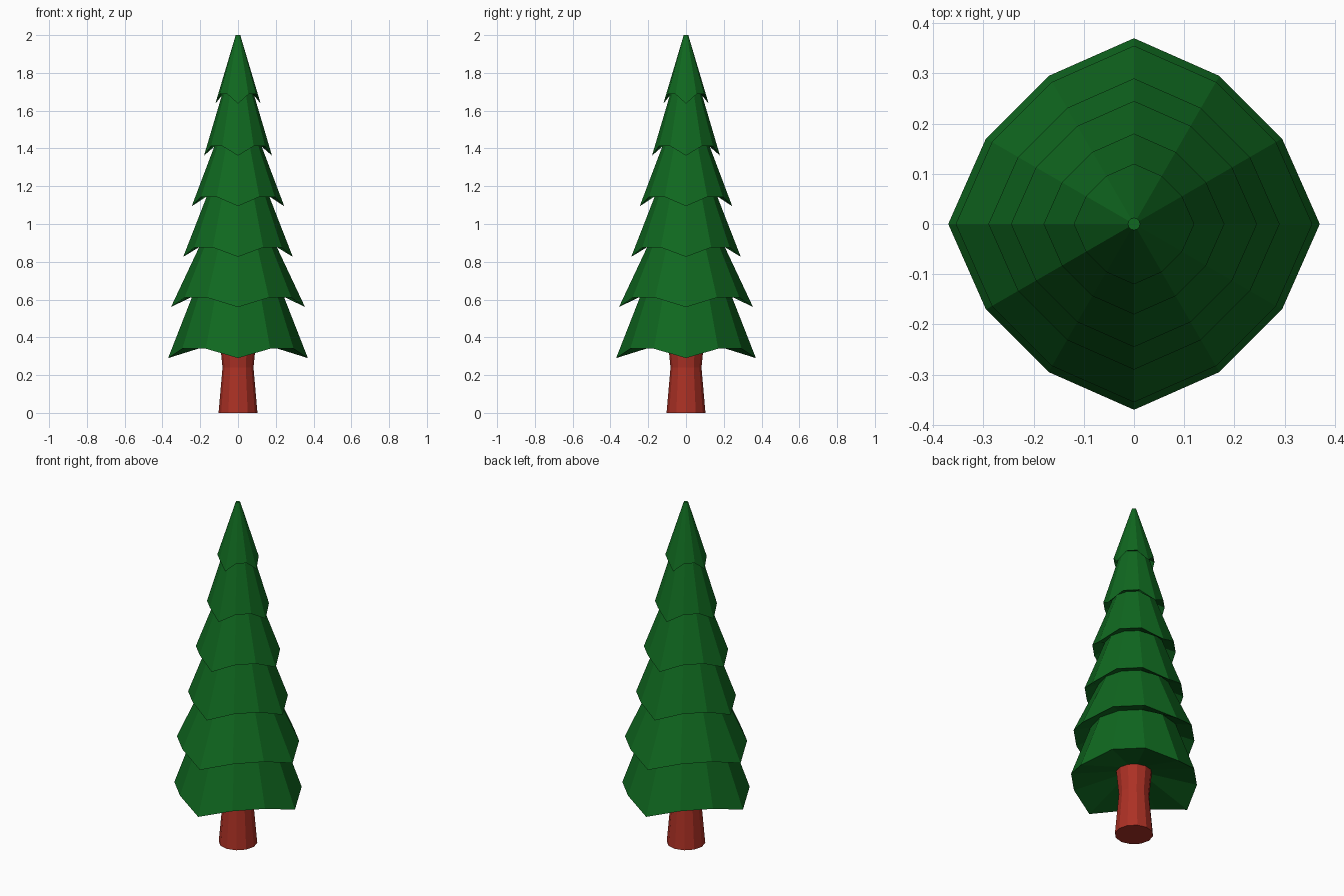
import bpy, bmesh
from math import cos, sin, radians

if "Cube" in bpy.data.objects:
    bpy.data.objects.remove(bpy.data.objects["Cube"])

SIDES = 12
DROOP = 0.05    # how far the four main branch tips hang down
PULL = 0.92     # radius of the in-between rim corners


def material(name, color):
    m = bpy.data.materials.new(name)
    m.diffuse_color = (*color, 1)
    m.use_nodes = True
    m.node_tree.nodes["Principled BSDF"].inputs["Base Color"].default_value = m.diffuse_color
    return m


def lathe(name, rings, mat, cap_start, cap_end):
    """Stack 12-sided rings (radius, z, is_rim) into one flat-faced mesh."""
    bm = bmesh.new()
    loops = []
    for r, z, rim in rings:
        loop = []
        for i in range(SIDES):
            a = radians(360 / SIDES * i)
            tip = rim and i % 3 == 0
            rr = r * PULL if rim and not tip else r
            zz = z + DROOP if rim and not tip else z
            loop.append(bm.verts.new((rr * cos(a), rr * sin(a), zz)))
        loops.append(loop)
    for lo, hi in zip(loops, loops[1:]):
        for i in range(SIDES):
            j = (i + 1) % SIDES
            bm.faces.new((lo[i], lo[j], hi[j], hi[i]))
    if cap_start:
        bm.faces.new(loops[0][::-1])
    if cap_end:
        bm.faces.new(loops[-1])
    me = bpy.data.meshes.new(name)
    bm.to_mesh(me)
    bm.free()
    me.materials.append(mat)
    ob = bpy.data.objects.new(name, me)
    bpy.context.collection.objects.link(ob)
    return ob


# Trunk: waisted, flaring where it meets the branches
lathe("trunk", [(0.103, 0, False), (0.082, 0.24, False), (0.096, 0.38, False)],
      material("bark", (0.41, 0.03, 0.018)), True, False)

# Foliage: tiers of (rim radius, tip z), each narrowing to a neck under the next
tiers = [(0.37, 0.29), (0.355, 0.56), (0.29, 0.826),
         (0.245, 1.094), (0.18, 1.362), (0.12, 1.637)]
necks = [(0.235, 0.635), (0.195, 0.9), (0.158, 1.165), (0.118, 1.43), (0.08, 1.7)]
rings = [(0.096, 0.38, False)]
for k, (r, z) in enumerate(tiers):
    rings.append((r, z, True))
    if k < len(necks):
        rings.append((*necks[k], False))
rings.append((0.012, 2.0, False))
lathe("foliage", rings, material("needles", (0.005, 0.138, 0.014)), False, True)
